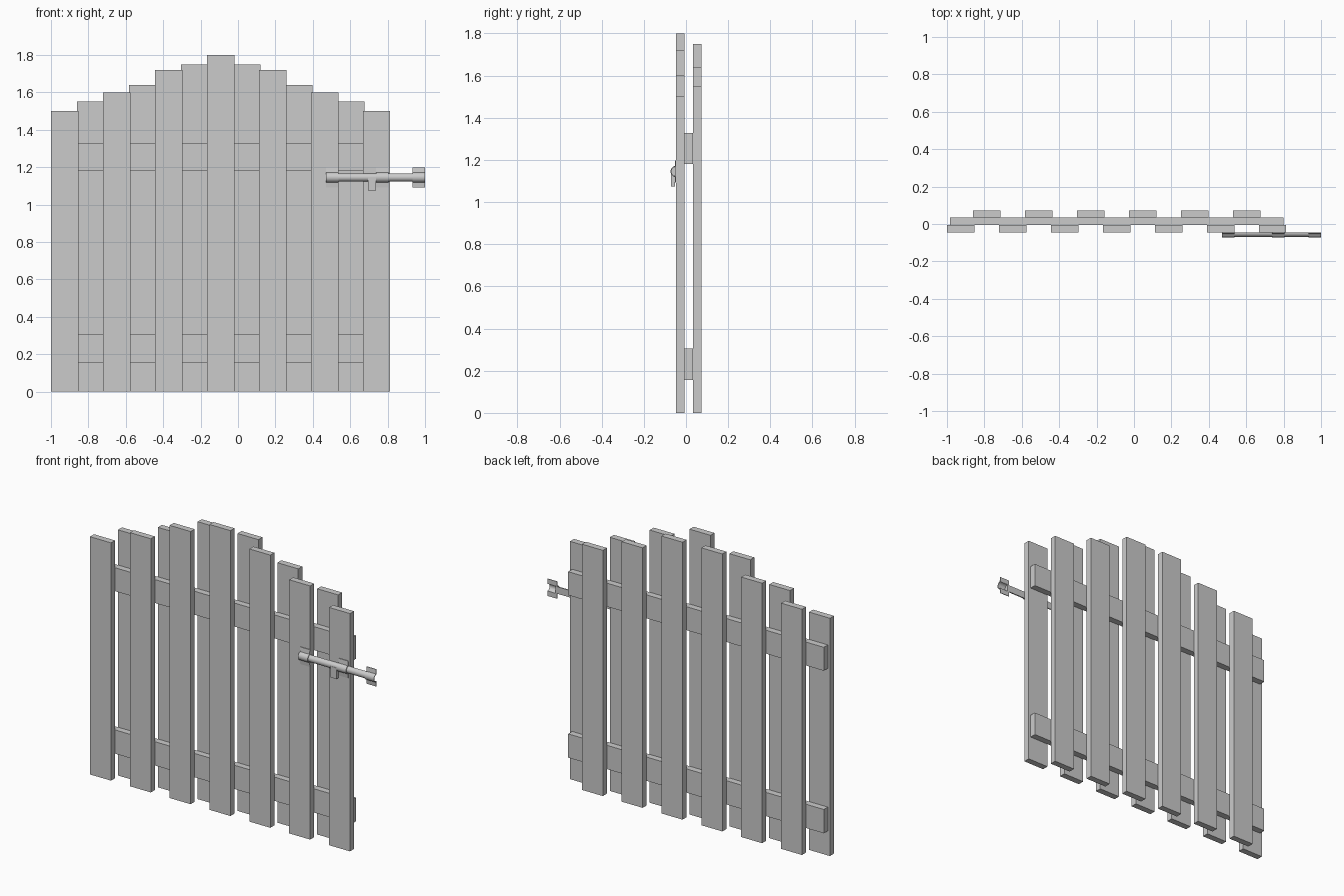
import bpy, math

if "Cube" in bpy.data.objects:
    bpy.data.objects.remove(bpy.data.objects["Cube"])

PITCH, BOARD_W, THICK = 0.278, 0.146, 0.04
MID_X = -0.093                       # centre line of the gate panel
FRONT_Y, RAIL_Y, BACK_Y = -0.0265, 0.0135, 0.0535
LATCH_Y, LATCH_Z = -0.0465, 1.145    # latch sits on the front board face


def make_mesh(name, verts, faces):
    me = bpy.data.meshes.new(name)
    me.from_pydata(verts, [], faces)
    ob = bpy.data.objects.new(name, me)
    bpy.context.collection.objects.link(ob)
    return ob


def extrude_x(name, profile, x0, x1):
    """Closed (y, z) profile extruded along x."""
    n = len(profile)
    verts = [(x, y, z) for x in (x0, x1) for y, z in profile]
    faces = [(i, i + n, (i + 1) % n + n, (i + 1) % n) for i in range(n)]
    faces += [tuple(range(n)), tuple(range(2 * n - 1, n - 1, -1))]
    return make_mesh(name, verts, faces)


def box(name, x0, x1, y0, y1, z0, z1):
    return extrude_x(name, [(y0, z0), (y1, z0), (y1, z1), (y0, z1)], x0, x1)


def arc(r, y=LATCH_Y, steps=12):
    """Half circle bulging toward the front, bottom to top."""
    return [(y - r * math.sin(math.pi * i / steps),
             LATCH_Z - r * math.cos(math.pi * i / steps)) for i in range(steps + 1)]


# Vertical boards, alternating on both sides of the rails
for label, yc, heights in (("front_board", FRONT_Y, (1.5, 1.6, 1.72, 1.8, 1.72, 1.6, 1.5)),
                           ("back_board", BACK_Y, (1.55, 1.64, 1.75, 1.75, 1.64, 1.55))):
    for i, h in enumerate(heights):
        x = MID_X + (i - (len(heights) - 1) / 2) * PITCH
        box(f"{label}_{i + 1}", x - BOARD_W / 2, x + BOARD_W / 2,
            yc - THICK / 2, yc + THICK / 2, 0, h)

# Horizontal rails
for label, z0, z1 in (("lower_rail", 0.155, 0.305), ("upper_rail", 1.18, 1.328)):
    box(label, MID_X - 0.892, MID_X + 0.892, RAIL_Y - THICK / 2, RAIL_Y + THICK / 2, z0, z1)

# Sliding bolt with its thumb tab
bolt = extrude_x("latch_bolt", arc(0.022), 0.472, 0.945)
box("latch_tab", 0.694, 0.737, -0.070, -0.052, 1.075, LATCH_Z)

# Arched straps with flanges that hold the bolt
FLANGE, T = 0.054, 0.004
strap_profile = ([(LATCH_Y, LATCH_Z - FLANGE), (LATCH_Y - T, LATCH_Z - FLANGE)]
                 + [p for p in arc(0.027) if p[0] < LATCH_Y - T]
                 + [(LATCH_Y - T, LATCH_Z + FLANGE), (LATCH_Y, LATCH_Z + FLANGE)]
                 + arc(0.0225)[::-1])
straps = [extrude_x(name, strap_profile, x, x + 0.067)
          for name, x in (("latch_strap_left", 0.47), ("latch_strap_middle", 0.738),
                          ("latch_keeper", 0.933))]

# Consistent normals, smooth curves on the latch
bpy.ops.object.select_all(action='SELECT')
bpy.context.view_layer.objects.active = bolt
bpy.ops.object.mode_set(mode='EDIT')
bpy.ops.mesh.select_all(action='SELECT')
bpy.ops.mesh.normals_make_consistent(inside=False)
bpy.ops.object.mode_set(mode='OBJECT')
bpy.ops.object.select_all(action='DESELECT')
for ob in [bolt] + straps:
    ob.select_set(True)
bpy.ops.object.shade_smooth_by_angle(angle=math.radians(30))
